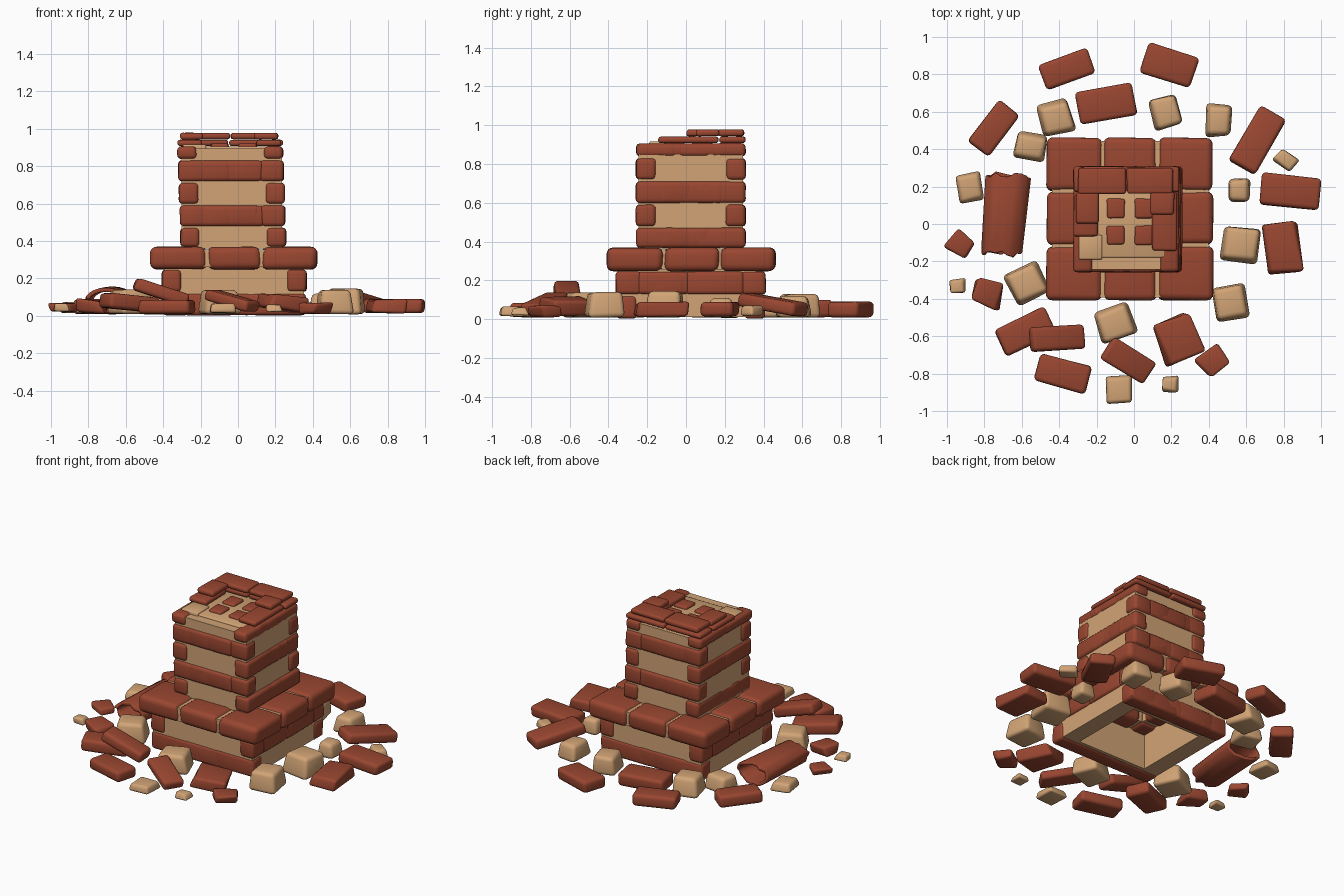
import bpy, bmesh, random
from math import radians
from mathutils import Matrix, Vector, Euler

random.seed(7)
cube = bpy.data.objects.get("Cube")
if cube:
    bpy.data.objects.remove(cube)


def material(name, rgb):
    m = bpy.data.materials.new(name)
    m.use_nodes = True
    m.diffuse_color = (*rgb, 1)
    bsdf = m.node_tree.nodes["Principled BSDF"]
    bsdf.inputs["Base Color"].default_value = (*rgb, 1)
    bsdf.inputs["Roughness"].default_value = 0.8
    return m


BRICK = material("red_brick", (0.32, 0.062, 0.03))
SAND = material("sand_mortar", (0.64, 0.37, 0.18))


def finish(name, bm, mat, bevel=0.0, segments=3):
    mesh = bpy.data.meshes.new(name)
    bm.to_mesh(mesh)
    bm.free()
    mesh.materials.append(mat)
    ob = bpy.data.objects.new(name, mesh)
    bpy.context.collection.objects.link(ob)
    if bevel:
        mod = ob.modifiers.new("rounding", "BEVEL")
        mod.width, mod.segments = bevel, segments
        mod.limit_method = "ANGLE"
        for p in mesh.polygons:
            p.use_smooth = True
    return ob


def add_block(bm, size, matrix, jitter=0.0, taper=1.0):
    verts = bmesh.ops.create_cube(bm, size=1)["verts"]
    for v in verts:
        k = taper if v.co.z > 0 else 1
        v.co = Vector((v.co.x * size[0] * k, v.co.y * size[1] * k, v.co.z * size[2]))
        v.co += Vector([random.uniform(-jitter, jitter) for _ in range(2)] +
                       [random.uniform(-jitter, jitter) * 0.3])
    bmesh.ops.transform(bm, matrix=matrix, verts=verts)


def add_span(bm, x, y, z, gap=0.0, jitter=0.0):
    """Block filling three (low, high) ranges, shrunk by the joint gap."""
    size = [b - a - gap for a, b in (x, y, z)]
    mid = [(a + b) / 2 for a, b in (x, y, z)]
    add_block(bm, size, Matrix.Translation(mid), jitter)


def ring_spans(cx, cy, half, depth):
    """Four walls of a square ring."""
    x0, x1, y0, y1 = cx - half, cx + half, cy - half, cy + half
    return [((x0, x1), (y0, y0 + depth)), ((x0, x1), (y1 - depth, y1)),
            ((x0, x0 + depth), (y0 + depth, y1 - depth)),
            ((x1 - depth, x1), (y0 + depth, y1 - depth))]


def mortar_ring(name, cx, cy, half, depth, z):
    bm = bmesh.new()
    for x, y in ring_spans(cx, cy, half, depth):
        add_span(bm, x, y, z)
    finish(name, bm, SAND)


def course(name, cx, cy, half, depth, z, cuts, turned, bevel):
    """One ring of bricks; cuts are joint positions from 0 to 1 along the long walls."""
    bm = bmesh.new()
    long_joints = [0] + cuts + [1]
    short_joints = [0, 0.5, 1] if len(cuts) > 1 else [0, 0.3, 0.8, 1]
    for i in range(4):
        joints = long_joints if i < 2 else short_joints
        reach = half if i < 2 else half - depth
        side = 1 if i % 2 else -1
        across = sorted((side * half, side * (half - depth)))
        for a, b in zip(joints, joints[1:]):
            along = (-reach + 2 * reach * a, -reach + 2 * reach * b)
            x, y = (across, along) if turned else (along, across)
            add_span(bm, [cx + v for v in x], [cy + v for v in y], z, 0.007, 0.003)
    finish(name, bm, BRICK, bevel)


# Plinth: two courses around a hollow
PX, PY = -0.02, 0.025
course("plinth_lower_course", PX, PY, 0.385, 0.11, (0, 0.125), [0.3, 0.62], False, 0.02)
course("plinth_upper_course", PX, PY, 0.39, 0.11, (0.125, 0.25), [0.18, 0.46, 0.83], True, 0.02)
mortar_ring("plinth_mortar", PX, PY, 0.374, 0.115, (0.012, 0.26))

# Wide ledge: three by three blocks without the centre
bm = bmesh.new()
xs, ys = (-0.47, -0.165, 0.125, 0.425), (-0.41, -0.115, 0.175, 0.465)
for i in range(3):
    for j in range(3):
        if (i, j) != (1, 1):
            add_span(bm, xs[i:i + 2], ys[j:j + 2], (0.245, 0.372), 0.006, 0.006)
finish("ledge_blocks", bm, BRICK, 0.036, 4)
mortar_ring("ledge_mortar", PX, PY, 0.418, 0.26, (0.262, 0.354))

# Column of five courses
levels = (0.365, 0.475, 0.595, 0.715, 0.835, 0.91)
for i in range(5):
    cuts = [0.27, 0.75] if i % 2 else [0.52]
    course(f"column_course_{i + 1}", -0.025 - 0.004 * i, 0.025, 0.286, 0.11,
           levels[i:i + 2], cuts, i % 2 == 0, 0.022)
mortar_ring("column_mortar", -0.034, 0.025, 0.269, 0.12, (0.36, 0.895))

# Fill, small set bricks and worn patch on top of the column
bm = bmesh.new()
add_span(bm, (-0.24, 0.17), (-0.18, 0.23), (0.8, 0.906))
add_span(bm, (-0.295, -0.17), (-0.19, -0.06), (0.85, 0.916))
finish("top_fill", bm, SAND, 0.008, 2)
bm = bmesh.new()
for x in ((-0.145, -0.05), (0.005, 0.1)):
    for y in ((-0.11, -0.01), (0.03, 0.135)):
        add_span(bm, x, y, (0.85, 0.922), 0, 0.003)
finish("small_set_bricks", bm, BRICK, 0.012)

# Broken upper courses, open towards the front
bm = bmesh.new()
for x, y in (((-0.325, -0.19), (-0.07, 0.16)), ((-0.325, -0.05), (0.17, 0.31)),
             ((-0.05, 0.245), (0.17, 0.31)), ((0.095, 0.235), (-0.145, 0.17))):
    add_span(bm, x, y, (0.905, 0.944), 0.006, 0.003)
finish("broken_course_lower", bm, BRICK, 0.014)
bm = bmesh.new()
for x, y in (((-0.31, -0.185), (0, 0.17)), ((-0.3, -0.04), (0.16, 0.3)),
             ((-0.04, 0.21), (0.16, 0.3)), ((0.085, 0.215), (0.05, 0.17))):
    add_span(bm, x, y, (0.942, 0.98), 0.003, 0.003)
finish("broken_course_upper", bm, BRICK, 0.014)


def scatter(name, items, mat, bevel, jitter, taper):
    """Each item: x, y, length, width, turn, bottom, height, tilt."""
    for n, (x, y, l, w, turn, z, h, tilt) in enumerate(items):
        bm = bmesh.new()
        rot = Euler((0, radians(tilt), radians(turn))).to_matrix().to_4x4()
        add_block(bm, (l, w, h), Matrix.Translation((x, y, z + h / 2)) @ rot, jitter, taper)
        finish(f"{name}_{n + 1}", bm, mat, min(bevel, h * 0.3))


# Fallen whole bricks
scatter("fallen_brick", [
    (-.36, .83, .28, .14, 20, .01, .08, 0), (.19, .85, .28, .17, -18, .01, .08, 0),
    (-.15, .645, .31, .17, 10, .01, .09, 0), (-.75, .51, .28, .14, 52, .01, .08, 0),
    (.66, .45, .34, .16, 60, .04, .07, 9), (.835, .175, .32, .17, -6, .015, .075, 0),
    (-.58, -.575, .29, .16, 25, .03, .08, 5), (-.41, -.61, .3, .13, 4, .09, .07, 18),
    (-.38, -.8, .28, .15, -15, .01, .075, 0), (-.03, -.73, .27, .14, -32, .05, .06, 14),
], BRICK, 0.022, 0.005, 1)

# Broken brick pieces
scatter("brick_piece", [
    (.8, -.13, .19, .27, 8, .015, .075, 0), (-.93, -.11, .11, .12, 50, .02, .05, 0),
    (-.78, -.37, .16, .13, -18, .015, .07, 5), (.23, -.61, .21, .23, 22, .03, .08, 8),
    (.42, -.73, .14, .13, 40, .01, .06, 0),
], BRICK, 0.018, 0.018, 0.95)

# Sandy lumps
scatter("sand_lump", [
    (-.42, .565, .18, .18, 15, .01, .12, 0), (-.55, .415, .17, .14, -10, .01, .1, 0),
    (.17, .6, .16, .18, 15, .01, .12, 0), (.45, .555, .14, .18, 0, .01, .11, 0),
    (.81, .34, .12, .09, -40, .02, .05, 0), (.56, .18, .12, .13, 0, .01, .1, 0),
    (.57, -.11, .21, .2, -5, .01, .135, 0), (.52, -.42, .19, .2, 10, .01, .13, 0),
    (-.88, .195, .13, .16, 10, .015, .06, 0), (-.57, -.32, .2, .19, 25, .01, .13, 0),
    (-.945, -.33, .08, .08, 0, .025, .04, 0), (-.1, -.53, .2, .19, 20, .01, .13, 0),
    (-.08, -.885, .15, .15, 0, .015, .05, 0), (.19, -.855, .09, .08, 0, .02, .04, 0),
], SAND, 0.024, 0.01, 0.82)

# Broken clay pipe lying on its side
bm = bmesh.new()
bmesh.ops.create_cone(bm, cap_ends=False, segments=20, radius1=0.122, radius2=0.11, depth=0.42)
for v in bm.verts:
    v.co.z += random.uniform(-0.018, 0.018)
    v.co.y *= 0.62
lay = Matrix.Translation((-0.69, 0.05, 0.082)) @ Euler((radians(90), 0, radians(-5))).to_matrix().to_4x4()
bmesh.ops.transform(bm, matrix=lay, verts=bm.verts)
pipe = finish("clay_pipe", bm, BRICK)
wall = pipe.modifiers.new("wall", "SOLIDIFY")
wall.thickness, wall.offset = 0.022, -1
rim = pipe.modifiers.new("rim", "BEVEL")
rim.width, rim.segments, rim.limit_method, rim.angle_limit = 0.006, 2, "ANGLE", radians(50)
for p in pipe.data.polygons:
    p.use_smooth = True
